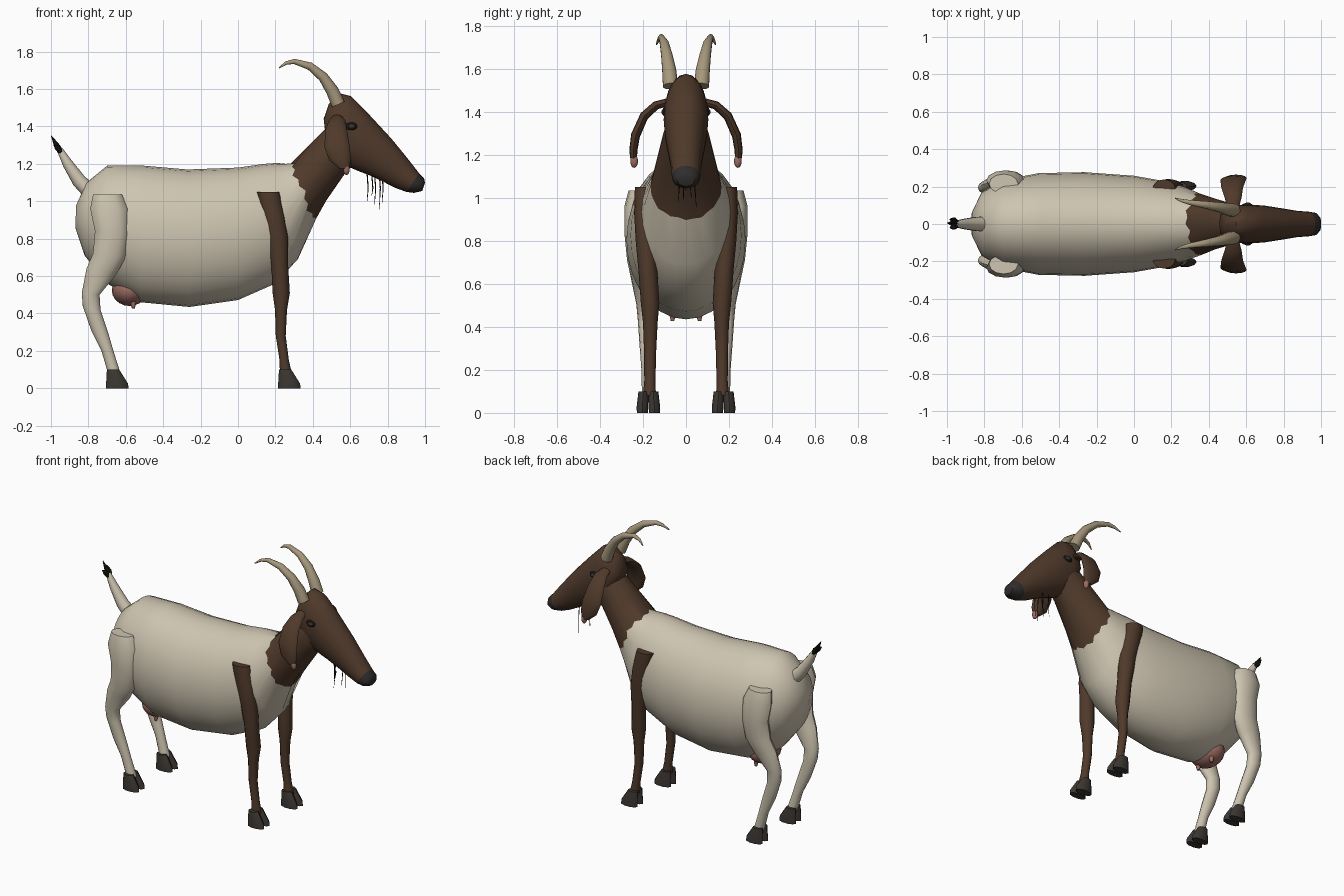
import bpy, bmesh, math
from mathutils import Vector as V

cube = bpy.data.objects.get("Cube")
if cube:
    bpy.data.objects.remove(cube)


def material(name, r, g, b):
    m = bpy.data.materials.new(name)
    m.use_nodes = True
    m.diffuse_color = (r, g, b, 1)
    bsdf = next(n for n in m.node_tree.nodes if n.type == 'BSDF_PRINCIPLED')
    bsdf.inputs["Base Color"].default_value = (r, g, b, 1)
    bsdf.inputs["Roughness"].default_value = 0.8
    return m


cream = material("cream coat", .62, .56, .44)
brown = material("brown coat", .08, .042, .024)
tan = material("horn tan", .38, .31, .20)
hoof_grey = material("hoof grey", .045, .038, .032)
nose_grey = material("nose charcoal", .03, .027, .025)
pink = material("skin pink", .33, .15, .12)
black = material("hair black", .008, .007, .006)


def finish(name, bm, mats):
    bmesh.ops.recalc_face_normals(bm, faces=bm.faces)
    mesh = bpy.data.meshes.new(name)
    bm.to_mesh(mesh)
    bm.free()
    for m in mats:
        mesh.materials.append(m)
    ob = bpy.data.objects.new(name, mesh)
    bpy.context.collection.objects.link(ob)
    bpy.ops.object.select_all(action='DESELECT')
    bpy.context.view_layer.objects.active = ob
    ob.select_set(True)
    bpy.ops.object.shade_smooth_by_angle(angle=math.radians(45))
    return ob


def loft(name, rings, mats, sides=12, split=None, ragged=0):
    """Skin elliptical rings (centre, axis, axis); second colour after ring 'split'."""
    bm = bmesh.new()
    loops = []
    for i, (c, a, b) in enumerate(rings):
        loop = []
        for k in range(sides):
            t = math.tau * k / sides
            p = c + a * math.cos(t) + b * math.sin(t)
            if i == split and ragged:
                p += a.cross(b).normalized() * ragged * (math.sin(5 * t) + (-1) ** k)
            loop.append(bm.verts.new(p))
        loops.append(loop)
    for i, (lo, hi) in enumerate(zip(loops, loops[1:])):
        for k in range(sides):
            n = (k + 1) % sides
            f = bm.faces.new((lo[k], lo[n], hi[n], hi[k]))
            f.material_index = int(split is not None and i >= split)
    bm.faces.new(loops[0])
    bm.faces.new(loops[-1]).material_index = int(split is not None)
    return finish(name, bm, mats)


def slices(rows, s=1):
    """Rows of (x, z) edge, opposite (x, z) edge, y centre, half width."""
    out = []
    for x1, z1, x2, z2, y, w in rows:
        p, q = V((x1, y * s, z1)), V((x2, y * s, z2))
        out.append(((p + q) / 2, (p - q) / 2, V((0, w, 0))))
    return out


def tube(name, points, radii, mats, sides=10, split=None):
    pts = [V(p) for p in points]
    rings = []
    for i, p in enumerate(pts):
        d = pts[min(i + 1, len(pts) - 1)] - pts[max(i - 1, 0)]
        a = d.cross(V((0, 1, 0))).normalized()
        b = d.cross(a).normalized()
        rings.append((p, a * radii[i], b * radii[i]))
    return loft(name, rings, mats, sides, split)


def ball(name, centre, scale, mat):
    bm = bmesh.new()
    bmesh.ops.create_uvsphere(bm, u_segments=16, v_segments=10, radius=1)
    bmesh.ops.scale(bm, vec=scale, verts=bm.verts)
    bmesh.ops.translate(bm, vec=centre, verts=bm.verts)
    return finish(name, bm, [mat])


# Barrel and neck in one skin, brown from the ragged shoulder line
loft("body_and_neck", slices([
    (-.865, .98, -.87, .86, 0, .06),
    (-.81, 1.10, -.82, .71, 0, .17),
    (-.70, 1.19, -.70, .56, 0, .235),
    (-.50, 1.19, -.52, .46, 0, .272),
    (-.27, 1.17, -.26, .435, 0, .277),
    (0, 1.18, 0, .472, 0, .258),
    (.14, 1.20, .20, .56, 0, .228),
    (.21, 1.205, .32, .69, 0, .20),
    (.285, 1.20, .405, .90, 0, .165),
    (.38, 1.30, .49, 1.03, 0, .135),
    (.47, 1.39, .58, 1.16, 0, .108),
    (.53, 1.45, .64, 1.21, 0, .09)]), [cream, brown], 28, split=8, ragged=.009)

# Head with dark muzzle tip
loft("head", slices([
    (.458, 1.44, .465, 1.38, 0, .05),
    (.485, 1.52, .53, 1.23, 0, .093),
    (.545, 1.577, .58, 1.19, 0, .102),
    (.605, 1.562, .635, 1.165, 0, .104),
    (.70, 1.465, .70, 1.14, 0, .098),
    (.82, 1.335, .77, 1.108, 0, .083),
    (.91, 1.225, .84, 1.072, 0, .07),
    (.968, 1.15, .90, 1.05, 0, .066),
    (.995, 1.122, .94, 1.045, 0, .06),
    (1.0, 1.10, .985, 1.055, 0, .038)]), [brown, nose_grey], 20, split=7)

# Tail with dark tuft
tube("tail", [(-.80, 0, 1.06), (-.85, 0, 1.11), (-.91, 0, 1.20), (-.955, 0, 1.28)],
     [.042, .038, .028, .016], [cream])
for i, (x, y, z) in enumerate([(-.998, .005, 1.35), (-.985, .025, 1.32), (-.985, -.02, 1.30)]):
    tube(f"tail_tuft_{i + 1}", [(-.935, 0, 1.245), (-.965, y * .8, 1.29), (x, y, z)],
         [.012, .017, .002], [black], 6)

# Udder
ball("udder", (-.58, 0, .525), (.095, .12, .085), pink)

# Beard strands
for i, (x, y, z) in enumerate([(.69, .02, 1.0), (.73, -.03, .98), (.755, .04, .955),
                               (.77, -.01, .99), (.715, .0, 1.03)]):
    tube(f"beard_strand_{i + 1}", [(x, y, 1.15), (x + .006, y, 1.07), (x, y * 1.2, z)],
         [.003, .003, .001], [black], 4)

for side, s in (("left", 1), ("right", -1)):
    # Front leg
    loft(f"{side}_front_leg", slices([
        (.10, 1.05, .22, 1.05, .192, .046),
        (.125, .93, .25, .92, .195, .046),
        (.155, .80, .268, .80, .188, .046),
        (.178, .66, .268, .66, .177, .044),
        (.185, .51, .277, .51, .167, .043),
        (.198, .42, .262, .42, .166, .034),
        (.202, .28, .255, .28, .167, .028),
        (.222, .15, .272, .15, .168, .026),
        (.224, .08, .288, .08, .17, .03)], s), [brown])

    # Hind leg
    loft(f"{side}_hind_leg", slices([
        (-.775, 1.035, -.62, 1.035, .215, .052),
        (-.79, .96, -.587, .96, .232, .055),
        (-.765, .84, -.584, .82, .232, .054),
        (-.775, .72, -.60, .70, .222, .052),
        (-.81, .64, -.65, .61, .21, .046),
        (-.835, .51, -.74, .50, .195, .036),
        (-.83, .44, -.735, .42, .19, .034),
        (-.785, .31, -.692, .29, .185, .03),
        (-.73, .20, -.663, .19, .18, .027),
        (-.695, .08, -.628, .08, .175, .03)], s), [cream])

    # Cloven hooves
    for leg, x in (("front", .215), ("hind", -.705)):
        for toe, y in (("inner", .147), ("outer", .203)):
            loft(f"{side}_{leg}_{toe}_hoof", slices([
                (x, 0, x + .12, 0, y, .027),
                (x, .03, x + .117, .025, y, .028),
                (x + .004, .10, x + .07, .10, y * .8 + .035, .025)], s), [hoof_grey], 10)

    # Horn sweeping back
    tube(f"{side}_horn", [(.535, .072 * s, 1.52), (.505, .078 * s, 1.59), (.455, .09 * s, 1.665),
                          (.385, .102 * s, 1.722), (.30, .115 * s, 1.748),
                          (.255, .125 * s, 1.738), (.22, .138 * s, 1.713)],
         [.037, .034, .027, .021, .014, .009, .003], [tan])

    # Drooping ear with pink tip
    ear = []
    for x, y, z, w, ty, tz in [(.53, .085, 1.445, .03, .004, .018), (.53, .14, 1.43, .045, .01, .017),
                               (.525, .195, 1.38, .058, .016, .014), (.53, .235, 1.29, .068, .02, .008),
                               (.545, .245, 1.22, .058, .019, 0), (.567, .243, 1.175, .026, .015, 0)]:
        ear.append((V((x, y * s, z)), V((w, 0, 0)), V((0, ty * s, tz))))
    loft(f"{side}_ear", ear, [brown], 12)
    ball(f"{side}_ear_tip", (.58, .241 * s, 1.17), (.017, .018, .03), pink)

    # Eye with dark lids and a small glint-grey centre
    ball(f"{side}_eye", (.605, .094 * s, 1.40), (.034, .018, .023), black)
    ball(f"{side}_eye_centre", (.608, .104 * s, 1.40), (.018, .011, .012), hoof_grey)

    # Teat
    tube(f"{side}_teat", [(-.56, .06 * s, .48), (-.56, .062 * s, .45), (-.56, .063 * s, .428)],
         [.017, .014, .008], [pink], 8)
